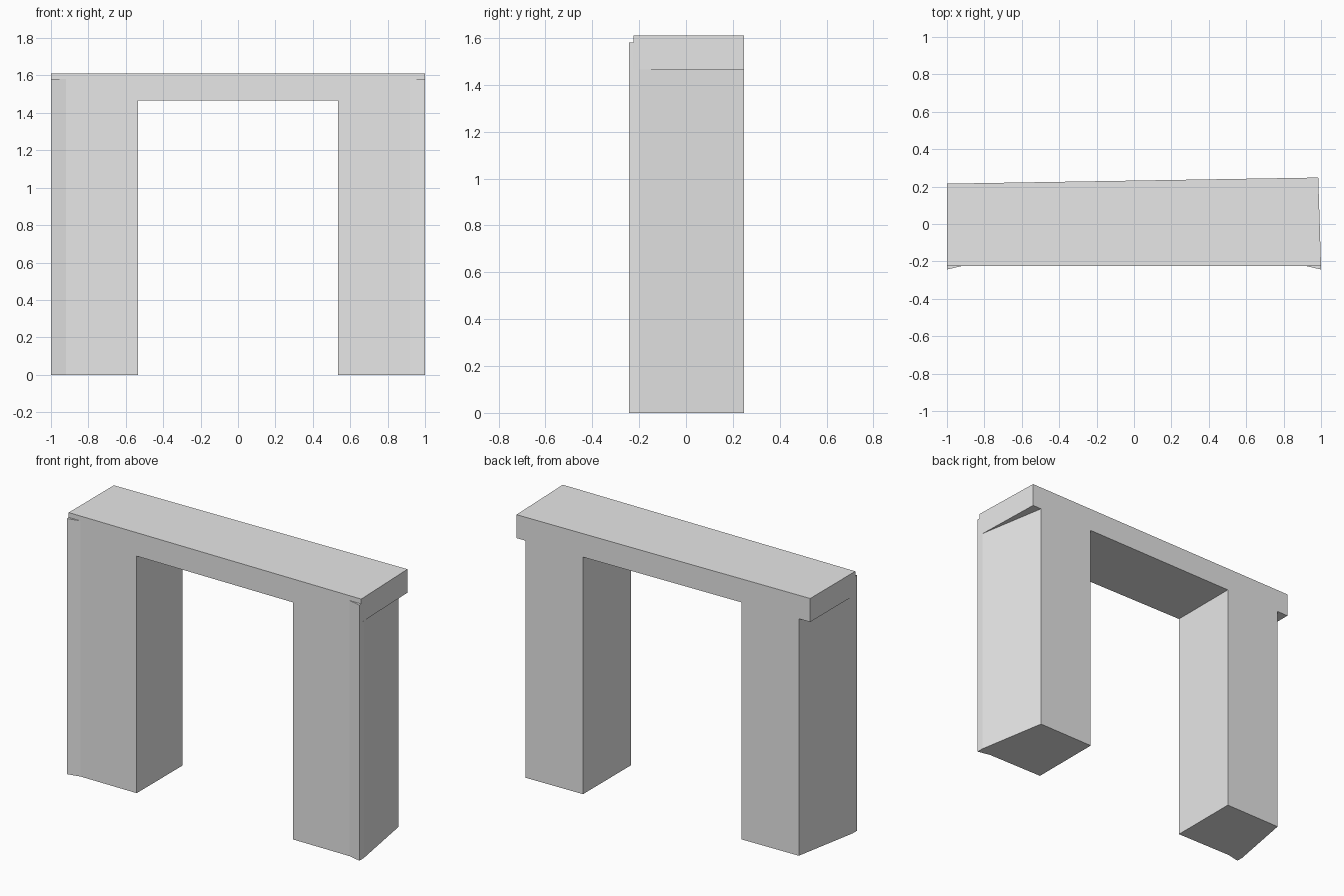
import bpy
import bmesh

cube = bpy.data.objects.get("Cube")
if cube:
    bpy.data.objects.remove(cube, do_unlink=True)

stone = bpy.data.materials.new("plain_grey")
stone.use_nodes = True
GREY = (0.8, 0.8, 0.8, 1)
stone.diffuse_color = GREY
stone.node_tree.nodes["Principled BSDF"].inputs["Base Color"].default_value = GREY

TOP, SOFFIT, LEG_TOP = 1.61, 1.465, 1.58
FRONT = -0.225


def back_y(x):
    """Back wall runs slightly askew."""
    return 0.232 + 0.0165 * x


def prism(name, outline, z0, z1):
    """Extrude a plan outline from z0 up to z1."""
    bm = bmesh.new()
    base = bm.faces.new([bm.verts.new((x, y, z0)) for x, y in outline])
    result = bmesh.ops.extrude_face_region(bm, geom=[base])
    verts = [v for v in result["geom"] if isinstance(v, bmesh.types.BMVert)]
    bmesh.ops.translate(bm, verts=verts, vec=(0, 0, z1 - z0))
    bmesh.ops.recalc_face_normals(bm, faces=bm.faces)
    mesh = bpy.data.meshes.new(name)
    bm.to_mesh(mesh)
    bm.free()
    mesh.materials.append(stone)
    obj = bpy.data.objects.new(name, mesh)
    bpy.context.collection.objects.link(obj)
    return obj


# Lintel across the top, its ends overhanging the legs at the back
prism("lintel", [(-1, FRONT), (1, FRONT), (0.985, back_y(0.985)), (-1, back_y(-1))],
      SOFFIT, TOP)

# Legs with a flared front outer corner and a tapering outer side
for name, s in (("left_leg", 1), ("right_leg", -1)):
    prism(name, [(0.535 * s, FRONT), (0.92 * s, FRONT), (s, -0.243), (s, -0.2),
                 (0.923 * s, back_y(0.923 * s)), (0.535 * s, back_y(0.535 * s))],
          0, SOFFIT)
    # Flared corner carried up the face of the lintel
    prism(name + "_corner", [(0.92 * s, FRONT), (s, -0.243), (s, FRONT)], SOFFIT, LEG_TOP)
